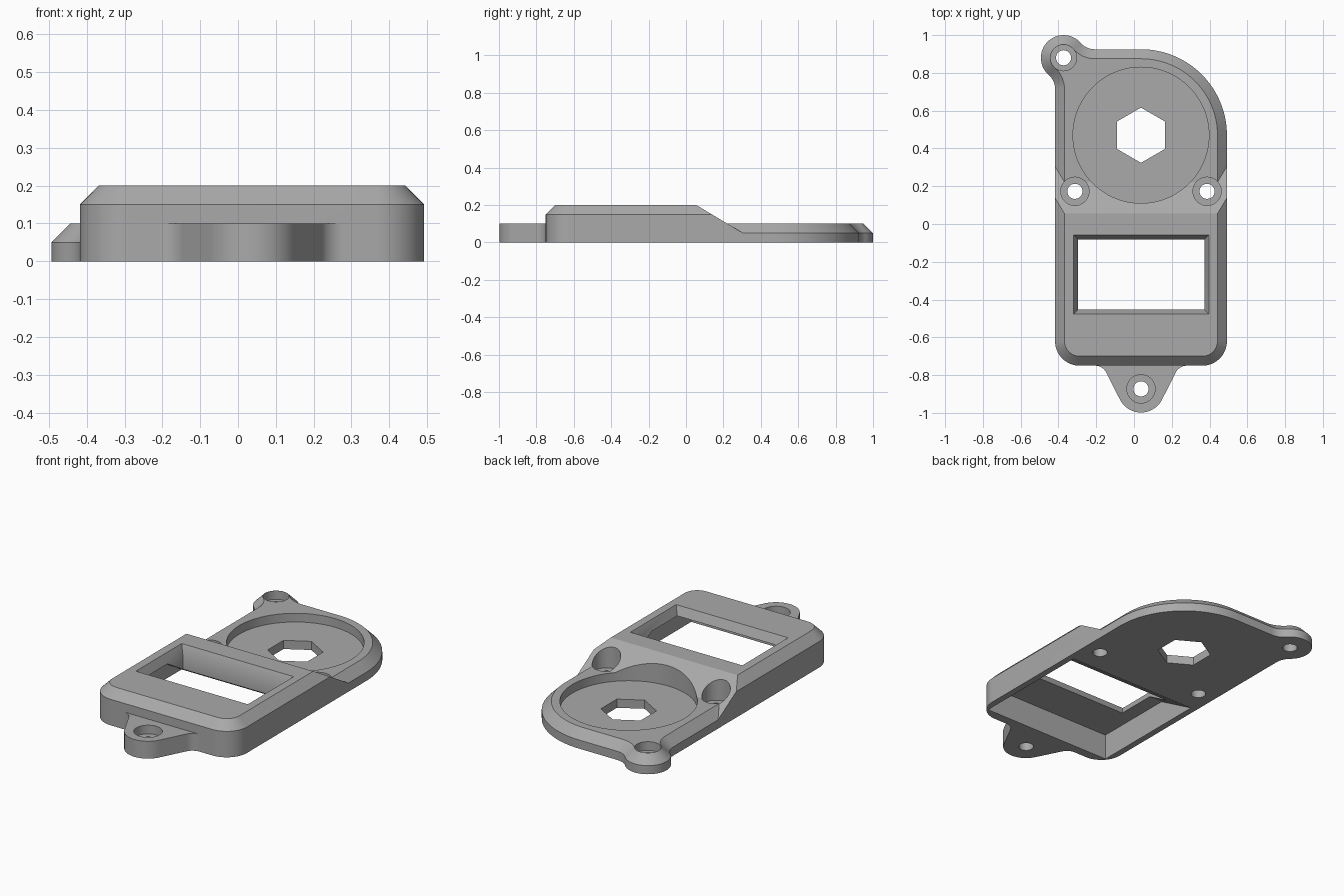
import bpy, bmesh
from math import cos, sin, radians, atan2, degrees, sqrt
from mathutils import Vector

cube = bpy.data.objects.get("Cube")
if cube:
    bpy.data.objects.remove(cube, do_unlink=True)

CX = 0.037                       # axis of the body
HALF = 0.455                     # half width
LEFT, RIGHT = CX - HALF, CX + HALF
BACK, FRONT = 0.925, -0.75
EAR, EAR_R = Vector((-0.373, 0.88)), 0.12
TAB, TAB_R = Vector((CX, -0.873)), 0.125
CHAMFER = 0.05

gray = bpy.data.materials.new("plain gray")
gray.use_nodes = True
gray.diffuse_color = (0.4, 0.4, 0.4, 1)
gray.node_tree.nodes["Principled BSDF"].inputs["Base Color"].default_value = (0.4, 0.4, 0.4, 1)


def arc(c, r, a0, a1, n=16):
    angles = [radians(a0 + (a1 - a0) * i / n) for i in range(n + 1)]
    return [Vector((c[0] + r * cos(a), c[1] + r * sin(a))) for a in angles]


def rect(x0, x1, y0, y1):
    return [Vector(p) for p in ((x0, y0), (x1, y0), (x1, y1), (x0, y1))]


def inset(pts, d):
    """Mitred inward offset of a counter-clockwise outline."""
    out = []
    for i, p in enumerate(pts):
        a = (p - pts[i - 1]).normalized()
        b = (pts[(i + 1) % len(pts)] - p).normalized()
        na, nb = Vector((-a.y, a.x)), Vector((-b.y, b.x))
        out.append(p + (na + nb) * d / (1 + na.dot(nb)))
    return out


def finish(name, bm):
    bmesh.ops.recalc_face_normals(bm, faces=bm.faces)
    me = bpy.data.meshes.new(name)
    bm.to_mesh(me)
    bm.free()
    ob = bpy.data.objects.new(name, me)
    me.materials.append(gray)
    bpy.context.collection.objects.link(ob)
    return ob


def loft(layers):
    """Solid through (outline, z) layers with equal point counts."""
    bm = bmesh.new()
    rings = [[bm.verts.new((p.x, p.y, z)) for p in pts] for pts, z in layers]
    for lo, hi in zip(rings, rings[1:]):
        for i in range(len(lo)):
            j = (i + 1) % len(lo)
            bm.faces.new((lo[i], lo[j], hi[j], hi[i]))
    bm.faces.new(rings[0][::-1])
    bm.faces.new(rings[-1])
    return bm


def chamfered(pts, h):
    return loft([(pts, 0), (pts, h - CHAMFER), (inset(pts, CHAMFER), h)])


def boolean(target, tool, op):
    mod = target.modifiers.new(op, 'BOOLEAN')
    mod.object, mod.operation, mod.solver = tool, op, 'EXACT'
    bpy.context.view_layer.update()
    dg = bpy.context.evaluated_depsgraph_get()
    me = bpy.data.meshes.new_from_object(target.evaluated_get(dg))
    target.modifiers.clear()
    target.data = me
    bpy.data.objects.remove(tool, do_unlink=True)


# Low rear plate: large round corner on one side, filleted screw ear on the other
f = 0.1
rise = BACK - EAR.y + f
run = sqrt((EAR_R + f) ** 2 - rise ** 2)
t = degrees(atan2(rise, run))
plate = [Vector((LEFT, 0)), Vector((RIGHT, 0))]
plate += arc((CX, 0.47), HALF, 0, 90, 32)
plate += arc((EAR.x + run, BACK + f), f, 270, 180 + t, 10)
plate += arc(EAR, EAR_R, t, 270 - t, 36)[1:]
plate += arc((LEFT - f, EAR.y - run), f, 90 - t, 0, 10)[1:]
body = finish("base_plate", chamfered(plate, 0.1))

# Tall front housing, sliced by the sloping rear face
r = 0.13
house = arc((LEFT + r, FRONT + r), r, 180, 270) + arc((RIGHT - r, FRONT + r), r, 270, 360)
house += [Vector((RIGHT, 0.5)), Vector((LEFT, 0.5))]
bm = chamfered(house, 0.2)
cut = bmesh.ops.bisect_plane(bm, geom=bm.verts[:] + bm.edges[:] + bm.faces[:],
                             plane_co=(0, 0.055, 0.2), plane_no=(0, 0.6, 1), clear_outer=True)
bmesh.ops.contextual_create(bm, geom=[e for e in cut["geom_cut"] if isinstance(e, bmesh.types.BMEdge)])
boolean(body, finish("housing", bm), 'UNION')

# Front screw tab with flared roots
f, x = 0.066, 0.243
side = arc((CX + x, FRONT - f), f, 153, 90, 10)
mirror = [Vector((2 * CX - p.x, p.y)) for p in reversed(side)]
root = [Vector((CX + x, FRONT + 0.02)), Vector((CX - x, FRONT + 0.02))]
tab = arc(TAB, TAB_R, 207, 333, 28) + side + root + mirror
boolean(body, finish("front_tab", loft([(tab, 0), (tab, 0.1)])), 'UNION')

# Hollow underside with a ceiling that slopes down toward the rear
bm = bmesh.new()
profile = [(-0.697, -0.1), (-0.697, 0.15), (-0.22, 0.15), (0.03, 0), (0.03, -0.1)]
face = bm.faces.new([bm.verts.new((LEFT + 0.037, y, z)) for y, z in profile])
ext = bmesh.ops.extrude_face_region(bm, geom=[face])
bmesh.ops.translate(bm, vec=(2 * HALF - 0.074, 0, 0),
                    verts=[v for v in ext["geom"] if isinstance(v, bmesh.types.BMVert)])
boolean(body, finish("cavity", bm), 'DIFFERENCE')

# Display window with a sloped rim
inner = rect(-0.296, 0.373, -0.453, -0.081)
slope = 0.023
boolean(body, finish("window", loft([(inner, -0.1), (inner, 0.15), (inset(inner, -slope), 0.2),
                                     (inset(inner, -slope), 0.3)])), 'DIFFERENCE')


# Round recess, hexagonal hole and the counterbored screw holes
def drill(name, c, radius, z0, n, turn=0):
    pts = arc(c, radius, turn, turn + 360, n)[:-1]
    boolean(body, finish(name, loft([(pts, z0), (pts, 0.4)])), 'DIFFERENCE')


drill("recess", (CX, 0.47), 0.36, 0.05, 72)
drill("hex_hole", (CX, 0.47), 0.146, -0.1, 6, 30)
for c in (EAR, TAB, (CX - 0.35, 0.173), (CX + 0.35, 0.173)):
    drill("counterbore", c, 0.075 if c is not EAR else 0.069, 0.05, 36)
    drill("screw_hole", c, 0.04, -0.1, 28)

# Smooth curves, sharp edges
body.name = "cover_plate"
bpy.ops.object.select_all(action='DESELECT')
body.select_set(True)
bpy.context.view_layer.objects.active = body
bpy.ops.object.shade_smooth_by_angle(angle=radians(25))
